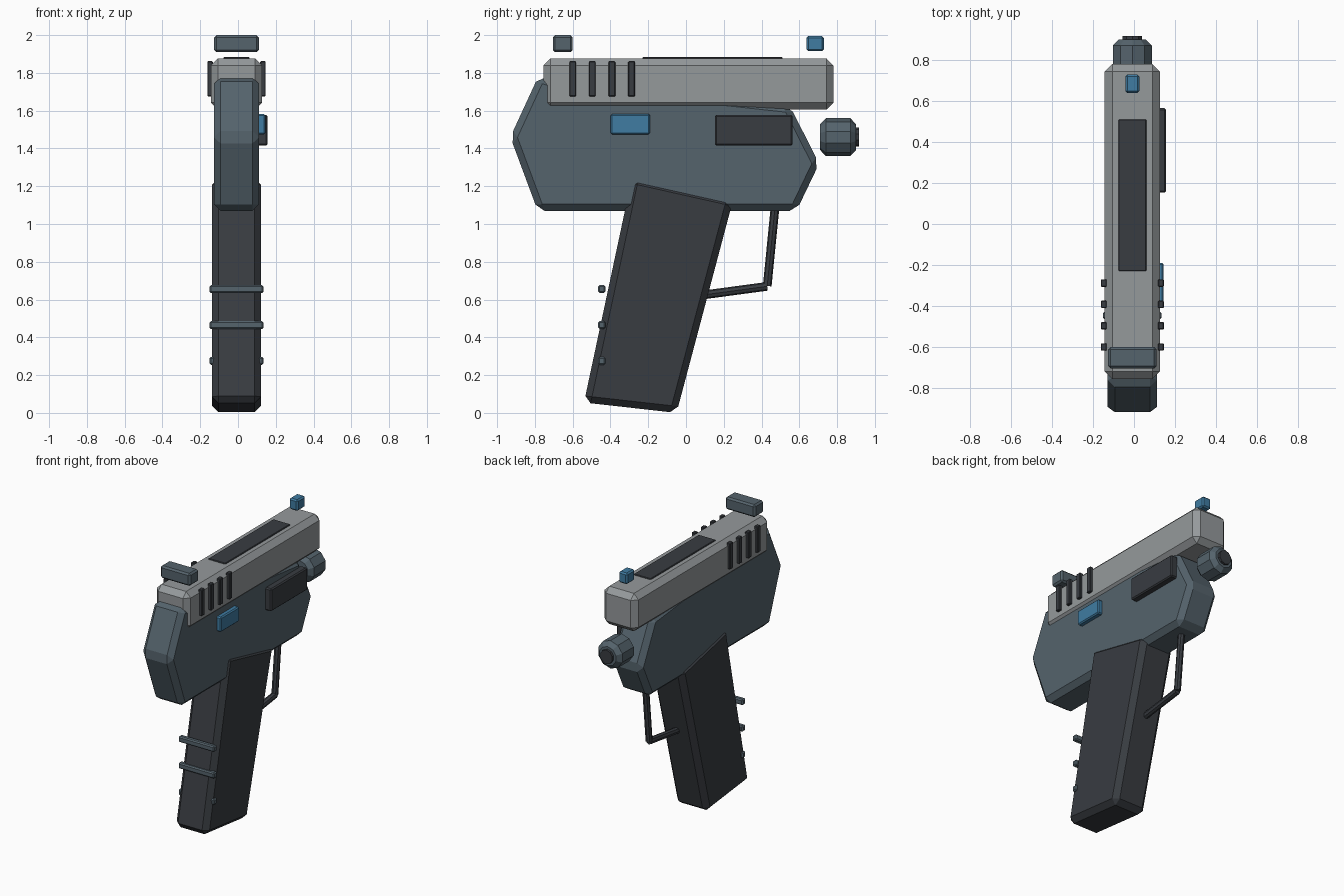
import bpy, bmesh
from math import pi
from mathutils import Vector

if "Cube" in bpy.data.objects:
    bpy.data.objects.remove(bpy.data.objects["Cube"])

CX = -0.008  # centre plane of the body


def material(name, rgb):
    m = bpy.data.materials.new(name)
    m.diffuse_color = (*rgb, 1)
    m.use_nodes = True
    m.node_tree.nodes["Principled BSDF"].inputs["Base Color"].default_value = m.diffuse_color
    return m


STEEL = material("steel", (0.30, 0.32, 0.33))
SLATE = material("slate", (0.09, 0.125, 0.15))
DARK = material("dark", (0.04, 0.045, 0.053))
BLUE = material("blue", (0.05, 0.20, 0.36))


def finish(name, bm, mat, bevel):
    bmesh.ops.recalc_face_normals(bm, faces=bm.faces)
    me = bpy.data.meshes.new(name)
    bm.to_mesh(me)
    bm.free()
    me.materials.append(mat)
    ob = bpy.data.objects.new(name, me)
    bpy.context.collection.objects.link(ob)
    if bevel:
        mod = ob.modifiers.new("chamfer", 'BEVEL')
        mod.width = bevel
        mod.segments = 1
        mod.limit_method = 'ANGLE'
        mod.angle_limit = 0.75 if name == "muzzle" else 0.3
    return ob


def plate(name, profile, x0, x1, mat, bevel):
    """Extrude a side profile of (y, z) points from x0 to x1."""
    bm = bmesh.new()
    face = bm.faces.new([bm.verts.new((x0, y, z)) for y, z in profile])
    ext = bmesh.ops.extrude_face_region(bm, geom=[face])
    verts = [g for g in ext["geom"] if isinstance(g, bmesh.types.BMVert)]
    bmesh.ops.translate(bm, verts=verts, vec=(x1 - x0, 0, 0))
    return finish(name, bm, mat, bevel)


def box(name, x, y, z, mat, bevel=0.008):
    return plate(name, [(y[0], z[0]), (y[1], z[0]), (y[1], z[1]), (y[0], z[1])],
                 x[0], x[1], mat, bevel)


def rod(name, a, b, radius, sides, mat, bevel=0):
    """Prism between two (y, z) points on the centre plane."""
    a, b = Vector((CX, *a)), Vector((CX, *b))
    bm = bmesh.new()
    bmesh.ops.create_cone(bm, cap_ends=True, segments=sides, radius1=radius,
                          radius2=radius, depth=(b - a).length)
    bmesh.ops.rotate(bm, verts=bm.verts,
                     matrix=Vector((0, 0, 1)).rotation_difference(b - a).to_matrix())
    bmesh.ops.translate(bm, verts=bm.verts, vec=(a + b) / 2)
    return finish(name, bm, mat, bevel)


# Frame and raked grip
plate("frame", [(-0.93, 1.46), (-0.78, 1.785), (-0.70, 1.76), (0.55, 1.625),
                (0.705, 1.32), (0.585, 1.07), (-0.785, 1.07)],
      CX - 0.12, CX + 0.12, SLATE, 0.035)
plate("grip", [(-0.54, 0.055), (-0.05, 0.0), (0.25, 1.13), (-0.285, 1.25)],
      CX - 0.13, CX + 0.13, DARK, 0.035)

# Slide with top plate and sights
box("slide", (CX - 0.135, CX + 0.135), (-0.755, 0.78), (1.605, 1.877), STEEL, 0.037)
box("top_plate", (CX - 0.068, CX + 0.068), (-0.23, 0.51), (1.85, 1.884), DARK, 0.004)
box("rear_sight", (CX - 0.118, CX + 0.118), (-0.705, -0.60), (1.91, 2.0), SLATE, 0.012)
box("front_sight", (CX - 0.034, CX + 0.034), (0.638, 0.73), (1.915, 1.995), BLUE, 0.01)

# Slide serrations on both sides
for i in range(4):
    y = -0.60 + i * 0.104
    for side, label in ((-1, "left"), (1, "right")):
        xs = sorted((CX + side * 0.125, CX + side * 0.154))
        box(f"serration_{label}_{i + 1}", xs, (y - 0.018, y + 0.018),
            (1.675, 1.862), DARK, 0.004)

# Controls on the right side
box("side_button", (0.10, 0.145), (-0.40, -0.19), (1.475, 1.582), BLUE)
box("side_panel", (0.10, 0.157), (0.153, 0.565), (1.415, 1.577), DARK)

# Muzzle and bore
rod("muzzle", (0.71, 1.46), (0.90, 1.46), 0.10, 10, SLATE, 0.03)
rod("bore", (0.86, 1.46), (0.917, 1.46), 0.05, 10, DARK)

# Trigger guard
rod("guard_bottom", (0.08, 0.623), (0.43, 0.67), 0.023, 8, DARK)
rod("guard_front", (0.43, 0.672), (0.47, 1.075), 0.023, 8, DARK)

# Grip bands
for i in range(3):
    z = 0.275 + i * 0.19
    box(f"grip_band_{i + 1}", (CX - 0.143, CX + 0.143), (-0.465, -0.427),
        (z - 0.021, z + 0.021), SLATE)
